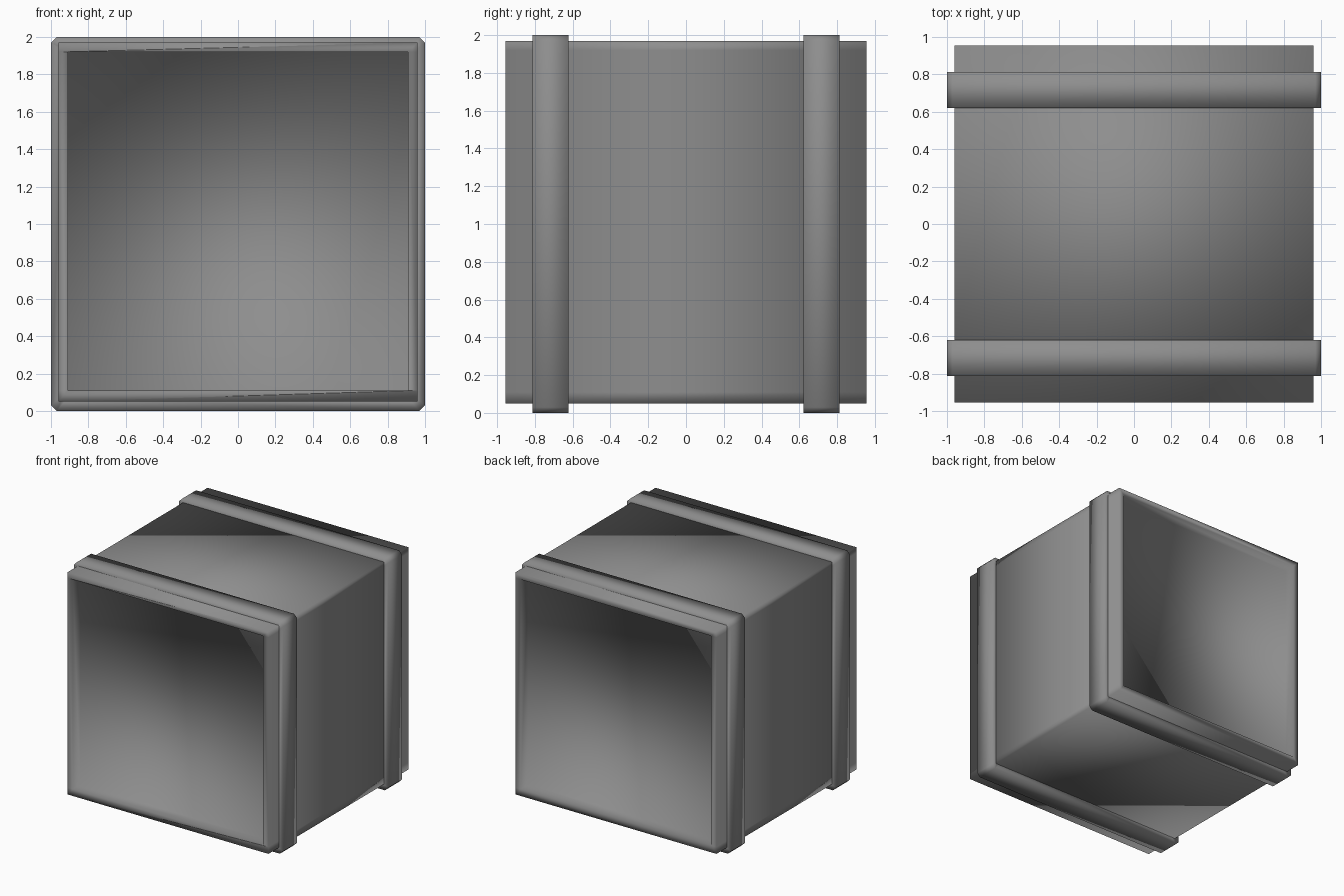
import bpy
import bmesh

cube = bpy.data.objects.get("Cube")
if cube:
    bpy.data.objects.remove(cube, do_unlink=True)

HALF, INNER = 0.96, 0.91          # body half width, recess half width
BOTTOM, TOP = 0.05, 1.97          # body height range
LOW, HIGH = 0.11, 1.92            # recess height range
END, DEPTH = 0.955, 0.10          # body half length, recess depth

grey = bpy.data.materials.new("plain grey")
grey.use_nodes = True
colour = (0.27, 0.27, 0.27, 1)
grey.diffuse_color = colour
grey.node_tree.nodes["Principled BSDF"].inputs["Base Color"].default_value = colour


def ring(bm, points, y):
    return [bm.verts.new((x, y, z)) for x, z in points]


def bridge(bm, a, b):
    for i in range(len(a)):
        j = (i + 1) % len(a)
        bm.faces.new((a[i], a[j], b[j], b[i]))


def finish(bm, name):
    bmesh.ops.recalc_face_normals(bm, faces=bm.faces[:])
    mesh = bpy.data.meshes.new(name)
    bm.to_mesh(mesh)
    bm.free()
    for face in mesh.polygons:
        face.use_smooth = True
    mesh.materials.append(grey)
    obj = bpy.data.objects.new(name, mesh)
    bpy.context.collection.objects.link(obj)
    return obj


# Box body with a shallow recess in both ends
bm = bmesh.new()
outline = [(-HALF, BOTTOM), (HALF, BOTTOM), (HALF, LOW), (HALF, HIGH),
           (HALF, TOP), (-HALF, TOP), (-HALF, HIGH), (-HALF, LOW)]
opening = [(-INNER, LOW), (INNER, LOW), (INNER, HIGH), (-INNER, HIGH)]
ends = []
for side in (-1, 1):
    o = ring(bm, outline, side * END)
    rim = ring(bm, opening, side * END)
    back = ring(bm, opening, side * (END - DEPTH))
    bridge(bm, rim, back)
    bm.faces.new(back)
    # Rim strips: bottom, right, top, left
    bm.faces.new((o[7], o[0], o[1], o[2], rim[1], rim[0]))
    bm.faces.new((o[2], o[3], rim[2], rim[1]))
    bm.faces.new((o[3], o[4], o[5], o[6], rim[3], rim[2]))
    bm.faces.new((o[6], o[7], rim[0], rim[3]))
    ends.append(o)
bridge(bm, *ends)
finish(bm, "box_body")


# Raised bands with clipped corners
def octagon(r, c):
    corners = [(-r + c, -r), (r - c, -r), (r, -r + c), (r, r - c),
               (r - c, r), (-r + c, r), (-r, r - c), (-r, -r + c)]
    return [(x, z + 1) for x, z in corners]


for name, y in (("front_band", -0.717), ("back_band", 0.717)):
    bm = bmesh.new()
    w = 0.096
    loops = [ring(bm, octagon(1.0, 0.03), y - w), ring(bm, octagon(1.0, 0.03), y + w),
             ring(bm, octagon(0.93, 0.02), y + w), ring(bm, octagon(0.93, 0.02), y - w)]
    for i in range(4):
        bridge(bm, loops[i], loops[(i + 1) % 4])
    finish(bm, name)
